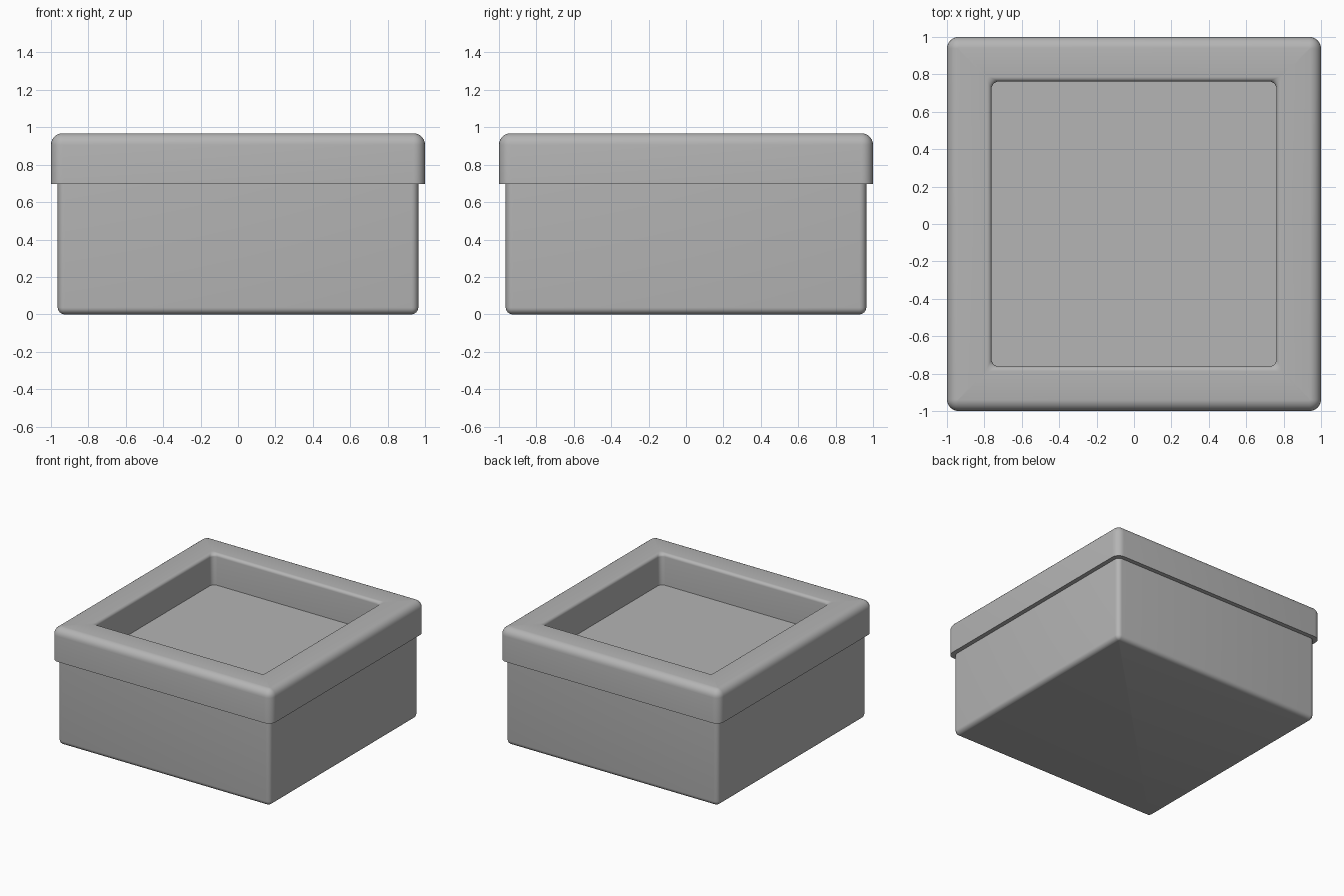
import bpy, bmesh, math

if "Cube" in bpy.data.objects:
    bpy.data.objects.remove(bpy.data.objects["Cube"])

SEG = 6  # segments per rounded corner

grey = bpy.data.materials.new("dark_grey")
grey.diffuse_color = (0.46, 0.46, 0.46, 1)
grey.use_nodes = True
grey.node_tree.nodes["Principled BSDF"].inputs["Base Color"].default_value = grey.diffuse_color


def ring(bm, half, radius, z):
    """Rounded-square loop of vertices."""
    c = half - radius
    verts = []
    for q, (sx, sy) in enumerate(((1, 1), (-1, 1), (-1, -1), (1, -1))):
        for i in range(SEG + 1):
            a = math.pi / 2 * (q + i / SEG)
            verts.append(bm.verts.new((sx * c + radius * math.cos(a),
                                       sy * c + radius * math.sin(a), z)))
    return verts


def loft(name, rings, cap_start=False, cap_end=False):
    """Bridge a stack of rounded-square rings into one object."""
    bm = bmesh.new()
    loops = [ring(bm, *r) for r in rings]
    for a, b in zip(loops, loops[1:]):
        n = len(a)
        for i in range(n):
            j = (i + 1) % n
            bm.faces.new((a[i], a[j], b[j], b[i]))
    if cap_start:
        bm.faces.new(loops[0][::-1])
    if cap_end:
        bm.faces.new(loops[-1])
    mesh = bpy.data.meshes.new(name)
    bm.to_mesh(mesh)
    bm.free()
    mesh.materials.append(grey)
    obj = bpy.data.objects.new(name, mesh)
    bpy.context.collection.objects.link(obj)
    bpy.ops.object.select_all(action='DESELECT')
    bpy.context.view_layer.objects.active = obj
    obj.select_set(True)
    bpy.ops.object.shade_smooth_by_angle(angle=math.radians(35))
    return obj


def fillet(core, z, r, a0, a1, r_min=0.004):
    """Quarter-round of rings around a corner centre, angles in degrees."""
    out = []
    for i in range(SEG + 1):
        a = math.radians(a0 + (a1 - a0) * i / SEG)
        d = max(r * math.cos(a), r_min)
        out.append((core + d, d, z + r * math.sin(a)))
    return out


# Planter shell: rounded base, body wall, overhanging rim, inner wall
shell = fillet(0.927, 0.037, 0.037, -90, 0)            # base edge
shell += [(0.964, 0.037, 0.697), (1.0, 0.062, 0.697)]  # wall and rim underside
shell += fillet(0.938, 0.906, 0.062, 0, 90)            # rim outer edge
for i in range(SEG + 1):                               # rim inner edge
    a = math.radians(90 * i / SEG)
    s = math.sin(a)
    shell.append((0.787 - 0.025 * s, 0.012 + 0.028 * s,
                  0.943 + 0.025 * math.cos(a)))
shell += [(0.762, 0.04, 0.69)]                         # inner wall
loft("planter_shell", shell, cap_start=True)

# Fill surface inside the opening
loft("inner_floor", [(0.764, 0.041, 0.711)], cap_end=True)
